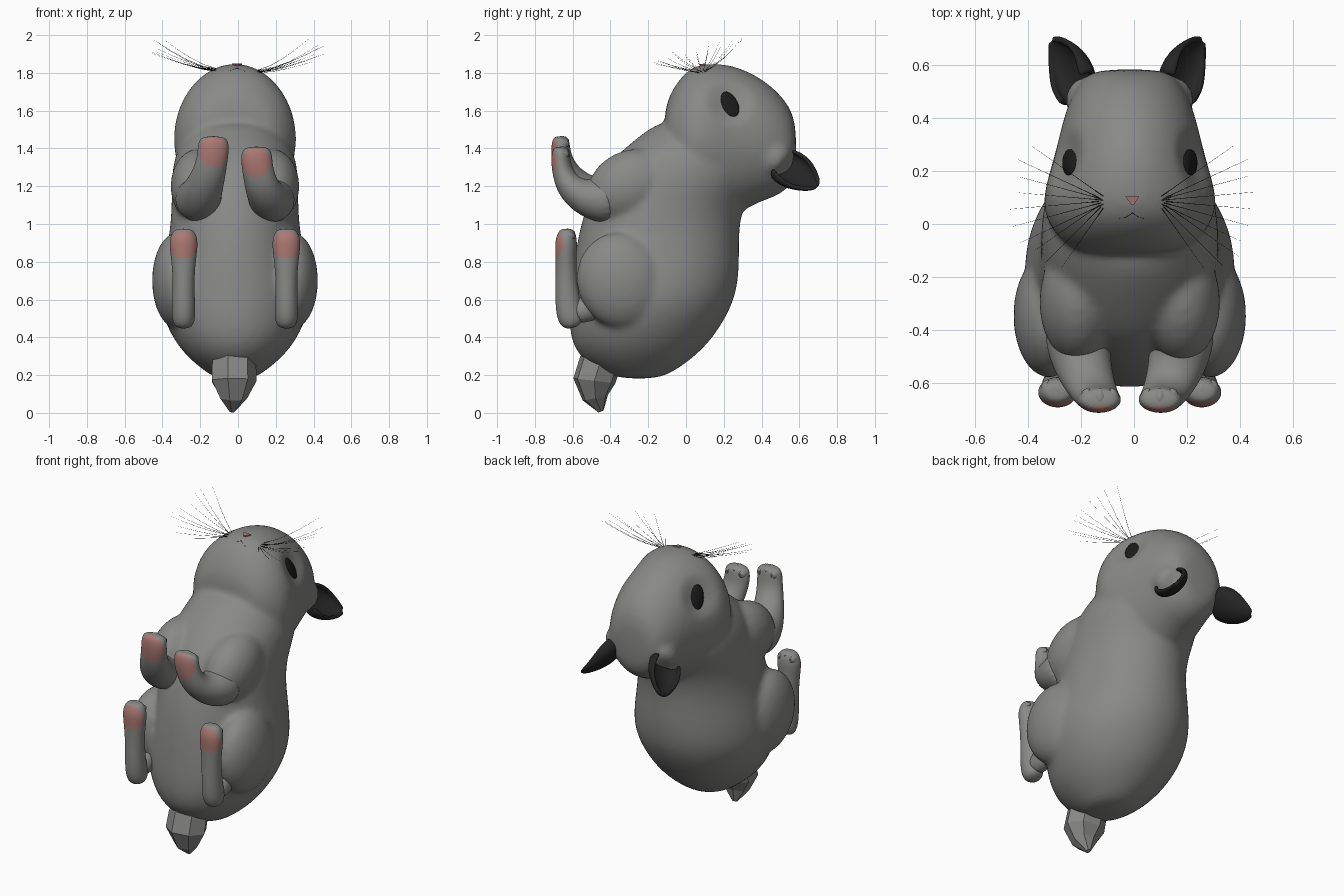
import bpy, bmesh, math, random
from mathutils import Vector, Matrix

if "Cube" in bpy.data.objects:
    bpy.data.objects.remove(bpy.data.objects["Cube"])
random.seed(4)
CX = -0.016  # the animal's plane of symmetry


def material(name, colour):
    m = bpy.data.materials.new(name)
    m.use_nodes = True
    m.diffuse_color = (*colour, 1)
    m.node_tree.nodes["Principled BSDF"].inputs["Base Color"].default_value = (*colour, 1)
    return m


FUR = material("grey fur", (0.25, 0.25, 0.245))
BLACK = material("black ear", (0.018, 0.018, 0.019))
PINK = material("pink pad", (0.41, 0.19, 0.17))
EYE = material("dark eye", (0.012, 0.011, 0.011))


def finish(name, bm, mats, mods=(), angle=40):
    """Turn a bmesh into an object, apply modifiers and shade it."""
    bmesh.ops.recalc_face_normals(bm, faces=bm.faces)
    mesh = bpy.data.meshes.new(name)
    bm.to_mesh(mesh)
    bm.free()
    ob = bpy.data.objects.new(name, mesh)
    bpy.context.collection.objects.link(ob)
    for m in mats:
        mesh.materials.append(m)
    bpy.ops.object.select_all(action="DESELECT")
    bpy.context.view_layer.objects.active = ob
    ob.select_set(True)
    for kind, settings in mods:
        mod = ob.modifiers.new(kind.title(), kind)
        for key, value in settings.items():
            setattr(mod, key, value)
        bpy.ops.object.modifier_apply(modifier=mod.name)
    if angle:
        bpy.ops.object.shade_smooth_by_angle(angle=math.radians(angle))
    return ob


def loft(bm, rings, axis=None, sides=20):
    """Skin elliptical rings given as (centre, x radius, other radius)."""
    pts = [Vector(r[0]) for r in rings]
    loops = []
    for i, (c, ru, rv) in enumerate(rings):
        t = Vector(axis) if axis else pts[min(i + 1, len(pts) - 1)] - pts[max(i - 1, 0)]
        t.normalize()
        u = Vector((1, 0, 0))
        u = (u - t * u.dot(t)).normalized()
        v = t.cross(u)
        angles = [math.tau * k / sides for k in range(sides)]
        loops.append([bm.verts.new(pts[i] + u * ru * math.cos(a) + v * rv * math.sin(a)) for a in angles])
    for a, b in zip(loops, loops[1:]):
        for k in range(sides):
            n = (k + 1) % sides
            bm.faces.new((a[k], a[n], b[n], b[k]))
    bm.faces.new(loops[0])
    bm.faces.new(loops[-1])


def ball(bm, centre, radii, rot=None, segs=20):
    m = Matrix.Translation(centre) @ (rot or Matrix()) @ Matrix.Diagonal((*radii, 1))
    bmesh.ops.create_uvsphere(bm, u_segments=segs, v_segments=segs // 2, radius=1, matrix=m)


SUBSURF = ("SUBSURF", {"levels": 2})

# Torso, head, thighs, upper arms and ear roots blended into one coat
torso = [(.18, -.25, .10, .10), (.22, -.26, .2, .16), (.29, -.26, .30, .25), (.38, -.24, .375, .325),
         (.5, -.205, .42, .385), (.63, -.17, .445, .41), (.79, -.155, .445, .385), (.95, -.145, .43, .35),
         (1.09, -.115, .42, .34), (1.2, -.06, .43, .34), (1.3, -.01, .43, .335), (1.4, .02, .35, .31),
         (1.49, .02, .24, .24), (1.55, .03, .15, .16)]
head = [(-.115, 1.5, .09, .15), (-.085, 1.48, .22, .24), (.0, 1.45, .37, .315), (.095, 1.45, .41, .34),
        (.25, 1.44, .41, .288), (.386, 1.45, .335, .258), (.48, 1.425, .285, .225), (.55, 1.41, .215, .18),
        (.585, 1.39, .13, .125)]
bm = bmesh.new()
loft(bm, [((CX, y, z), w, d) for z, y, d, w in torso], (0, 0, 1))
loft(bm, [((CX, y, z), w, h) for y, z, h, w in head], (0, 1, 0))
for s in (-1, 1):
    ball(bm, (CX + s * .305, -.345, .70), (.138, .24, .26), Matrix.Rotation(.25, 4, "X"))
    ball(bm, (CX + s * .195, -.295, 1.2), (.15, .245, .19), Matrix.Rotation(.45, 4, "X"))
    loft(bm, [((CX + s * .13, .4, 1.4), .10, .12), ((CX + s * .165, .47, 1.35), .08, .095),
              ((CX + s * .19, .525, 1.31), .06, .08)])
coat = finish("coat", bm, [FUR], [SUBSURF, ("REMESH", {"mode": "VOXEL", "voxel_size": .018}),
                                  ("SMOOTH", {"iterations": 6})], 60)

# Shallow eye sockets
for s in (-1, 1):
    eye = Vector((CX + s * .25, .235, 1.645))
    for v in coat.data.vertices:
        near = max(0, 1 - (v.co - eye).length_squared / .0225)
        v.co += Vector((-s * .8, 0, -.6)) * .03 * near ** 2
coat.data.update()
bpy.context.view_layer.update()


def on_coat(x, y):
    """Point on the face side of the head at x, y."""
    return coat.ray_cast((x, y, 3), (0, 0, -1))[1]


def paint_pad(ob, x, z, rx, rz):
    ob.data.materials.append(PINK)
    for f in ob.data.polygons:
        c = f.center
        if f.normal.y < -.25 and c.y < -.63 and ((c.x - x) / rx) ** 2 + ((c.z - z) / rz) ** 2 < 1:
            f.material_index = 1


DENSE = ("SUBSURF", {"levels": 3})
for s, side, lift in ((-1, "right", 0), (1, "left", -.055)):
    # Foreleg folded up in front of the chest
    bm = bmesh.new()
    loft(bm, [((CX + s * .2, -.36, 1.13), .12, .12),
              ((CX + s * .195, -.45, 1.125), .125, .125), ((CX + s * .175, -.545, 1.17 + lift / 2), .108, .098),
              ((CX + s * .14, -.625, 1.255 + lift), .09, .072), ((CX + s * .118, -.66, 1.35 + lift), .082, .054),
              ((CX + s * .113, -.665, 1.43 + lift), .085, .05), ((CX + s * .113, -.66, 1.465 + lift), .06, .035)])
    leg = finish(f"{side}_foreleg", bm, [FUR], [DENSE])
    paint_pad(leg, CX + s * .113, 1.383 + lift, .077, .08)

    # Hind foot standing upright in front of the thigh
    bm = bmesh.new()
    hx = CX + s * .272
    loft(bm, [((hx, -.595, .45), .035, .03), ((hx, -.605, .48), .062, .07), ((hx, -.625, .56), .062, .07),
              ((hx, -.635, .72), .056, .055), ((hx, -.635, .84), .07, .056), ((hx, -.635, .91), .078, .06),
              ((hx, -.63, .96), .06, .045), ((hx, -.63, .975), .035, .025)])
    loft(bm, [((hx, -.6, .52), .05, .05), ((hx, -.54, .54), .06, .07), ((hx, -.45, .6), .06, .08)])
    foot = finish(f"{side}_hind_foot", bm, [FUR], [DENSE])
    paint_pad(foot, hx, .888, .075, .075)

    # Toes
    bm = bmesh.new()
    for k in (-1, 0, 1):
        ball(bm, (CX + s * .113 + k * .046, -.657, 1.437 + lift - abs(k) * .013), (.029, .04, .03), segs=10)
        ball(bm, (hx + k * .04, -.627, .95 - abs(k) * .015), (.026, .042, .026), segs=10)
    finish(f"{side}_toes", bm, [FUR])

    # Cupped ear, a curled leaf tapering from its wide base to the tip
    n = Vector((s * .46, .8, -.52)).normalized()
    o = Vector((s * .75, -.05, .6))
    o = (o - n * o.dot(n)).normalized()
    w = n.cross(o)
    base = Vector((CX - .01 + s * .185, .51, 1.32))
    bm = bmesh.new()
    rows = []
    for t, r in ((0, .092), (.03, .1), (.07, .102), (.11, .095), (.15, .08), (.19, .058), (.22, .036), (.24, .01)):
        curl = math.radians(130 - 200 * t)
        arc = [curl * (k / 6 - 1) for k in range(13)]
        rows.append([bm.verts.new(base + n * t + w * r * math.sin(a) - o * r * .6 * math.cos(a)) for a in arc])
    for a, b in zip(rows, rows[1:]):
        for k in range(12):
            bm.faces.new((a[k], a[k + 1], b[k + 1], b[k]))
    finish(f"{side}_ear", bm, [BLACK], [("SOLIDIFY", {"thickness": .022, "offset": 0}),
                                        ("SUBSURF", {"levels": 1})], 50)

    # Almond eye lying in its socket
    hit, p, normal, _ = coat.closest_point_on_mesh((CX + s * .235, .235, 1.635))
    long_axis = Vector((-s * .09, -.09, .15))
    long_axis = (long_axis - normal * long_axis.dot(normal)).normalized()
    rot = Matrix((long_axis, normal.cross(long_axis), normal)).transposed().to_4x4()
    bm = bmesh.new()
    ball(bm, p, (.08, .047, .018), rot)
    finish(f"{side}_eye", bm, [EYE])

# Faceted tail
bm = bmesh.new()
loft(bm, [((CX - .01, -.41, .31), .1, .08), ((CX - .01, -.46, .25), .122, .115),
          ((CX - .01, -.485, .17), .125, .115), ((CX - .01, -.48, .08), .075, .07),
          ((CX - .015, -.45, .008), .015, .015)], sides=7)
finish("tail", bm, [FUR], angle=0)

# Nose: a small triangular plate
bm = bmesh.new()
corners = [on_coat(CX + .01 + x, y) for x, y in ((-.026, .104), (.026, .104), (.006, .075), (-.006, .075))]
bm.faces.new([bm.verts.new(p + Vector((0, 0, .004))) for p in corners])
finish("nose", bm, [PINK], [("SOLIDIFY", {"thickness": .008, "offset": 0})])


def strands(name, paths, radius):
    """Thin tapering hairs through lists of points."""
    cu = bpy.data.curves.new(name, "CURVE")
    cu.dimensions = "3D"
    cu.bevel_depth = radius
    cu.bevel_resolution = 0
    cu.materials.append(EYE)
    for path in paths:
        sp = cu.splines.new("POLY")
        sp.points.add(len(path) - 1)
        for i, (pt, p) in enumerate(zip(sp.points, path)):
            pt.co = (*p, 1)
            pt.radius = 1 - .75 * i / (len(path) - 1)
    bpy.context.collection.objects.link(bpy.data.objects.new(name, cu))


# Mouth lines under the nose
split = (CX + .01, .042)
mouth = [[on_coat(*q) for q in ((CX + .01, .08), split)]]
for s in (-1, 1):
    mouth.append([on_coat(*q) for q in (split, (split[0] + s * .025, .025), (split[0] + s * .05, .02))])
strands("mouth", mouth, .0015)

# Whiskers fanning out from both cheeks
for s, side in ((-1, "right"), (1, "left")):
    hairs = []
    for k in range(10):
        a = math.radians(-55 + 10 * k)
        reach = .23 + .11 * math.cos(a) + random.uniform(-.03, .02)
        root = on_coat(CX + .01 + s * (.11 + .008 * (k % 3)), .06 + .005 * k)
        rise = .05 + .0125 * k + random.uniform(-.02, .01)
        hairs.append([root + Vector((s * reach * u * math.cos(a), reach * u * math.sin(a), rise * u ** 1.4))
                      for u in (0, .25, .5, .75, 1)])
    strands(f"{side}_whiskers", hairs, .0013)
